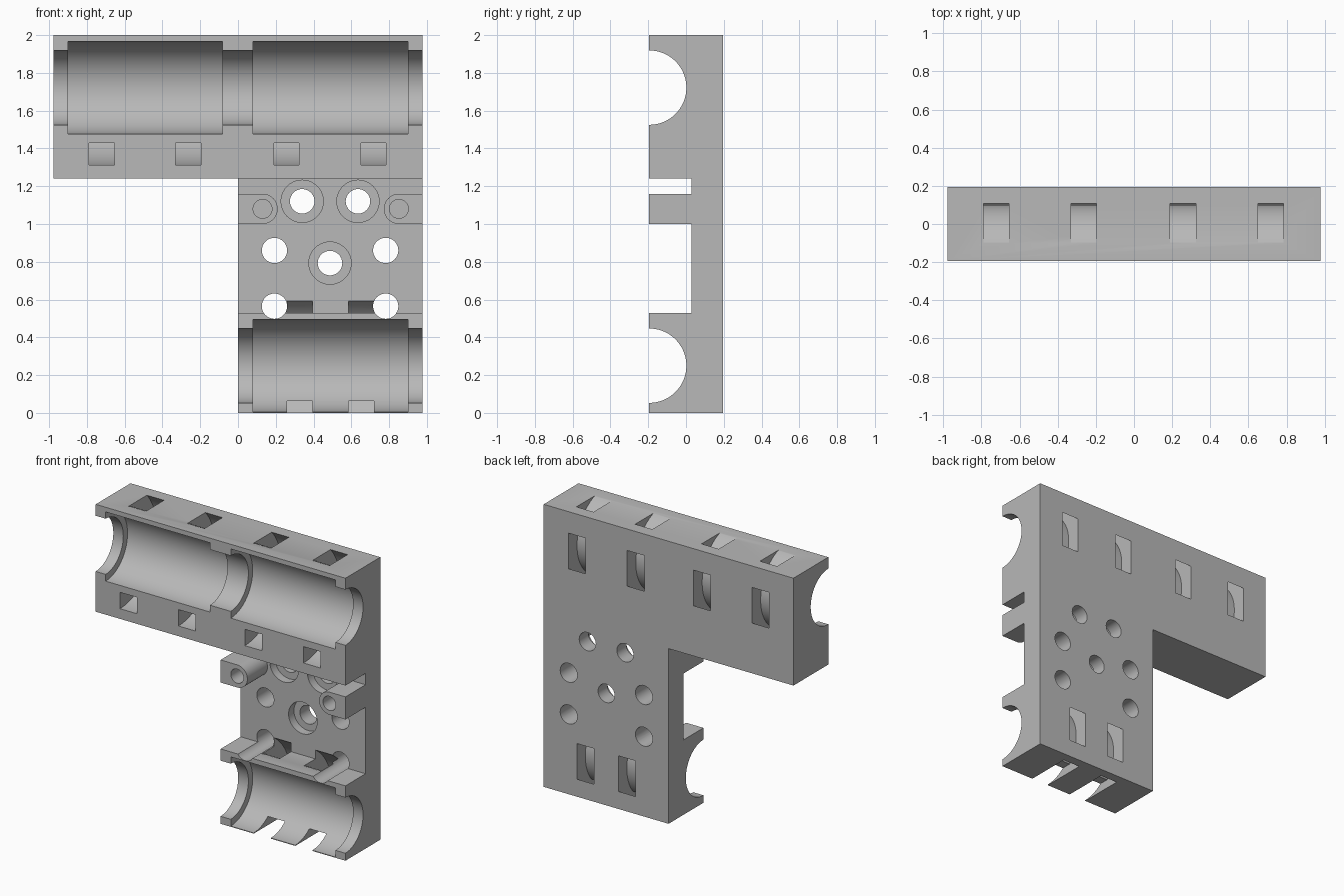
import bpy
import bmesh
from math import sin, cos, pi, radians

if "Cube" in bpy.data.objects:
    bpy.data.objects.remove(bpy.data.objects["Cube"], do_unlink=True)

X, F, B = 0.978, -0.195, 0.195      # half width, front face, back face
PLATE = 0.03                        # front of the thin plate

grey = bpy.data.materials.new("plain grey")
grey.use_nodes = True
grey.diffuse_color = (0.48, 0.48, 0.48, 1)
grey.node_tree.nodes["Principled BSDF"].inputs["Base Color"].default_value = (0.48, 0.48, 0.48, 1)


def prism(name, pts, axis, lo, hi):
    """Extrude a (y, z) profile along x, or an (x, z) profile along y."""
    bm = bmesh.new()
    rows = []
    for d in (lo, hi):
        rows.append([bm.verts.new((d, a, b) if axis == "x" else (a, d, b)) for a, b in pts])
        bm.faces.new(rows[-1])
    n = len(pts)
    for i in range(n):
        j = (i + 1) % n
        bm.faces.new((rows[0][i], rows[0][j], rows[1][j], rows[1][i]))
    bmesh.ops.recalc_face_normals(bm, faces=bm.faces)
    mesh = bpy.data.meshes.new(name)
    bm.to_mesh(mesh)
    bm.free()
    mesh.materials.append(grey)
    ob = bpy.data.objects.new(name, mesh)
    bpy.context.scene.collection.objects.link(ob)
    return ob


def rect(a0, a1, b0, b1):
    return [(a0, b0), (a1, b0), (a1, b1), (a0, b1)]


def arc(a, b, r, start=0, end=360, n=64):
    steps = n if end - start == 360 else n + 1
    return [(a + r * cos(radians(start + (end - start) * i / n)),
             b + r * sin(radians(start + (end - start) * i / n))) for i in range(steps)]


def combine(target, tool, operation="DIFFERENCE"):
    mod = target.modifiers.new("bool", "BOOLEAN")
    mod.operation, mod.solver, mod.object = operation, "EXACT", tool
    bpy.context.view_layer.objects.active = target
    bpy.ops.object.modifier_apply(modifier=mod.name)
    bpy.data.objects.remove(tool, do_unlink=True)


# Side profile across the full width, then the lower half is trimmed away on one side
side = [(F, 0), (B, 0), (B, 2), (F, 2), (F, 1.24), (PLATE, 1.24), (PLATE, 0.53), (F, 0.53)]
body = prism("carriage_body", side, "x", -X, X)
combine(body, prism("trim", rect(-1, 1, -1, 1.24), "x", -2, 0))

# Rounded bosses at both edges of the plate, with blind screw holes
for edge, centre, a in ((0, 0.13, -90), (X, 0.852, 90)):
    outline = [(edge, 1.0), (edge, 1.16)]
    if edge:
        outline.reverse()
    outline += arc(centre, 1.08, 0.08, a + 180, a, 24) if a < 0 else arc(centre, 1.08, 0.08, a, a + 180, 24)
    if edge:
        outline = [(X, 1.0), (X, 1.16)] + arc(centre, 1.08, 0.08, 90, 270, 24)
    combine(body, prism("boss", outline, "y", F, 0.08), "UNION")
    combine(body, prism("boss_hole", arc(centre, 1.08, 0.05, n=32), "y", -0.3, 0.02))

# Bearing seats: narrow channel all the way through, wider pockets for the bearings
for z, pockets in ((1.722, ((-0.9, -0.083), (0.08, 0.9))), (0.25, ((0.08, 0.9),))):
    combine(body, prism("channel", arc(F, z, 0.197, n=72), "x", -1.2, 1.2))
    for lo, hi in pockets:
        combine(body, prism("pocket", arc(F, z, 0.245, n=72), "x", lo, hi))

# Curved strap slots wrapping behind each seat
for z, starts in ((1.722, (-0.788, -0.33, 0.19, 0.65)), (0.25, (0.26, 0.585))):
    ring = arc(F, z, 0.41, -100, 100, 60) + arc(F, z, 0.294, -100, 100, 60)[::-1]
    for x in starts:
        combine(body, prism("strap_slot", ring, "x", x, x + 0.134))
        if z < 1:   # open notches under the lower seat
            combine(body, prism("notch", rect(-0.3, 0.05, -0.1, 0.062), "x", x, x + 0.134))

# Plain through holes
for x in (0.193, 0.782):
    for z in (0.86, 0.565):
        combine(body, prism("hole", arc(x, z, 0.067, n=32), "y", -0.3, 0.3))

# Counterbored through holes
for x, z in ((0.34, 1.12), (0.635, 1.12), (0.487, 0.793)):
    combine(body, prism("hole", arc(x, z, 0.065, n=32), "y", -0.1, 0.3))
    combine(body, prism("counterbore", arc(x, z, 0.112, n=40), "y", -0.1, 0.09))

# Smooth curved walls, keep edges crisp
bpy.ops.object.select_all(action="DESELECT")
body.select_set(True)
bpy.context.view_layer.objects.active = body
bpy.ops.object.shade_smooth_by_angle(angle=radians(30))
